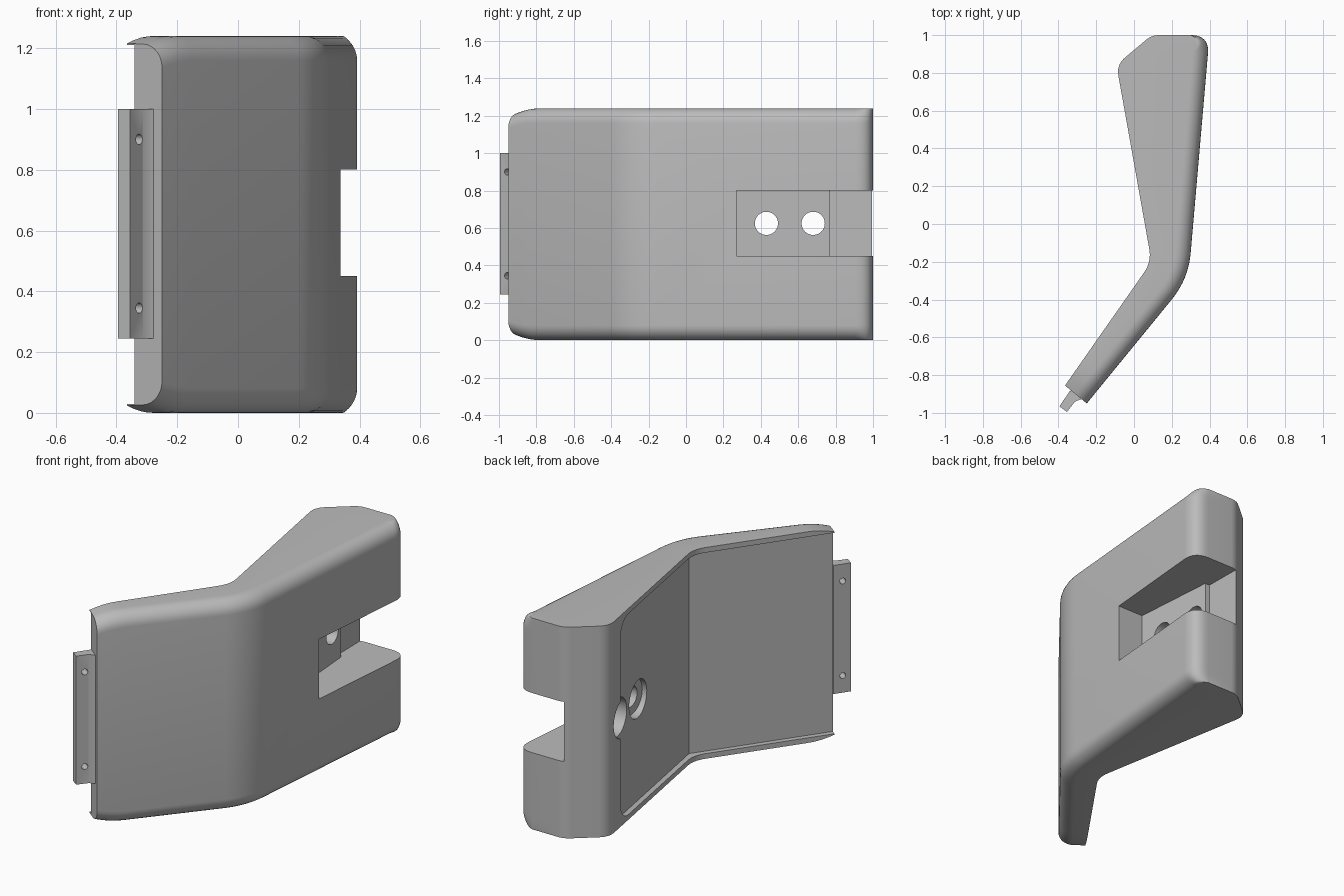
import bpy, bmesh, math
from mathutils import Vector, Matrix

if "Cube" in bpy.data.objects:
    bpy.data.objects.remove(bpy.data.objects["Cube"])

HEIGHT, FILLET = 1.24, 0.08
ALONG = Vector((0.5685, 0.8227))      # direction of the angled wing
ACROSS = Vector((0.8227, -0.5685))    # its outward normal

grey = bpy.data.materials.new("plain grey")
grey.use_nodes = True
colour = (0.5, 0.5, 0.5, 1)
grey.diffuse_color = colour
grey.node_tree.nodes["Principled BSDF"].inputs["Base Color"].default_value = colour


def make_object(name, bm):
    bmesh.ops.recalc_face_normals(bm, faces=bm.faces)
    mesh = bpy.data.meshes.new(name)
    bm.to_mesh(mesh)
    bm.free()
    mesh.materials.append(grey)
    obj = bpy.data.objects.new(name, mesh)
    bpy.context.collection.objects.link(obj)
    return obj


def prism(name, plan, low, high, rounded_edge=None, radius=0.1):
    """Extrude a plan upwards; optionally round one side's end corners."""
    bm = bmesh.new()
    base = [bm.verts.new((x, y, low)) for x, y in plan]
    top = [bm.verts.new((x, y, high)) for x, y in plan]
    bm.faces.new(base)
    bm.faces.new(top)
    for i in range(len(plan)):
        j = (i + 1) % len(plan)
        bm.faces.new((base[i], base[j], top[j], top[i]))
    if rounded_edge is not None:
        i, j = rounded_edge
        edges = [bm.edges.get((ring[i], ring[j])) for ring in (base, top)]
        bmesh.ops.bevel(bm, geom=edges, offset=radius, segments=8,
                        profile=0.5, affect='EDGES')
    return make_object(name, bm)


def cylinder(name, centre, axis, radius, length):
    bm = bmesh.new()
    turn = Vector(axis).to_track_quat('Z', 'Y').to_matrix().to_4x4()
    bmesh.ops.create_cone(bm, cap_ends=True, segments=40, radius1=radius,
                          radius2=radius, depth=length,
                          matrix=Matrix.Translation(centre) @ turn)
    return make_object(name, bm)


def cut(target, cutter):
    mod = target.modifiers.new("cut", 'BOOLEAN')
    mod.operation, mod.solver, mod.object = 'DIFFERENCE', 'EXACT', cutter
    bpy.context.view_layer.objects.active = target
    bpy.ops.object.modifier_apply(modifier=mod.name)
    bpy.data.objects.remove(cutter)


# Plan corners of the body: position, rounding length, edge fillet strength
end_out, bend_out = Vector((-0.25, -0.95)), Vector((0.288, -0.292))
end_in, bend_in = Vector((-0.365, -0.855)), Vector((0.093, -0.2))
steps = (0, 0.04, 0.08, 0.12, 0.16)
corners = [(end_out + (bend_out - end_out).normalized() * s, 0, 1) for s in steps]
corners += [(bend_out, 0.14, 1), (Vector((0.4, 1)), 0.1, 2),
            (Vector((0.094, 1)), 0.04, 0), (Vector((-0.093, 0.843)), 0.06, 0),
            (bend_in, 0.07, 0)]
corners += [(end_in + (bend_in - end_in).normalized() * s, 0, 0)
            for s in reversed(steps)]

plan, weight = [], []
for i, (p, t, w) in enumerate(corners):
    if t == 0:
        plan.append(p)
        weight.append(w)
        continue
    a = p + (corners[i - 1][0] - p).normalized() * t
    b = p + (corners[(i + 1) % len(corners)][0] - p).normalized() * t
    for k in range(11):
        u = k / 10
        plan.append(a * (1 - u) ** 2 + p * 2 * u * (1 - u) + b * u * u)
        weight.append(1 - u if w == 2 else w)      # fades round the far corner

count = len(plan)
inward = []
for i in range(count):
    before = plan[i] if i == 0 else plan[i - 1]
    tangent = (plan[(i + 1) % count] - before).normalized()
    inward.append(Vector((-tangent.y, tangent.x)))

# Body: stacked outlines with rounded outer rims, tapering slightly at the free end
levels = [(FILLET * (1 - math.cos(a)), HEIGHT / 2 - FILLET + FILLET * math.sin(a))
          for a in (math.pi / 2 * k / 7 for k in range(8))]
levels = [(s, -h) for s, h in reversed(levels)] + levels
bm = bmesh.new()
rings = []
for inset, h in levels:
    ring = []
    for p, n, w in zip(plan, inward, weight):
        q = p + n * inset * w
        d = min(max((q.dot(ALONG) + 0.92) / 0.16, 0), 1)
        z = HEIGHT / 2 + h * (1 - 0.044 * (1 - d) ** 2)
        ring.append(bm.verts.new((q.x, q.y, z)))
    rings.append(ring)
for low, high in zip(rings, rings[1:]):
    for i in range(count):
        j = (i + 1) % count
        bm.faces.new((low[i], low[j], high[j], high[i]))
caps = [bm.faces.new(rings[0]), bm.faces.new(rings[-1])]
bmesh.ops.triangulate(bm, faces=caps)
body = make_object("bent_cover_body", bm)

# Shallow lipped recess along the concave side
start = Vector((-0.34, -0.872)) - ALONG * 0.1
recess = [start, (0.125, -0.207), (-0.039, 0.71), (-0.25, 0.673),
          (-0.15, -0.1), start - ACROSS * 0.2]
cut(body, prism("recess_cutter", recess, 0.03, 1.21, rounded_edge=(2, 3)))

# Stepped slot in the convex side, open at the far end
slot = [(0.5, 0.27), (0.168, 0.27), (0.13, 0.77), (0.1, 0.77), (0.095, 1.1), (0.5, 1.1)]
cut(body, prism("slot_cutter", slot, 0.45, 0.8))

# Two counterbored bolt holes
for y in (0.43, 0.68):
    cut(body, cylinder("bolt_hole_cutter", (0, y, 0.625), (1, 0, 0), 0.062, 0.8))
    cut(body, cylinder("counterbore_cutter", (-0.14, y, 0.625), (1, 0, 0), 0.11, 0.4))

# Mounting tab with two small holes
tab_plan = [(-0.395, -0.965), (-0.355, -0.995), (-0.312, -0.94),
            (-0.275, -0.925), (-0.3, -0.87), (-0.34, -0.885)]
tab = prism("mounting_tab", tab_plan, 0.245, 1.0)
for z in (0.345, 0.9):
    cut(tab, cylinder("screw_hole_cutter", (-0.325, -0.957, z), (*ACROSS, 0), 0.017, 0.3))

for obj in (body, tab):
    bpy.ops.object.select_all(action='DESELECT')
    obj.select_set(True)
    bpy.context.view_layer.objects.active = obj
    bpy.ops.object.shade_smooth_by_angle(angle=math.radians(30))
